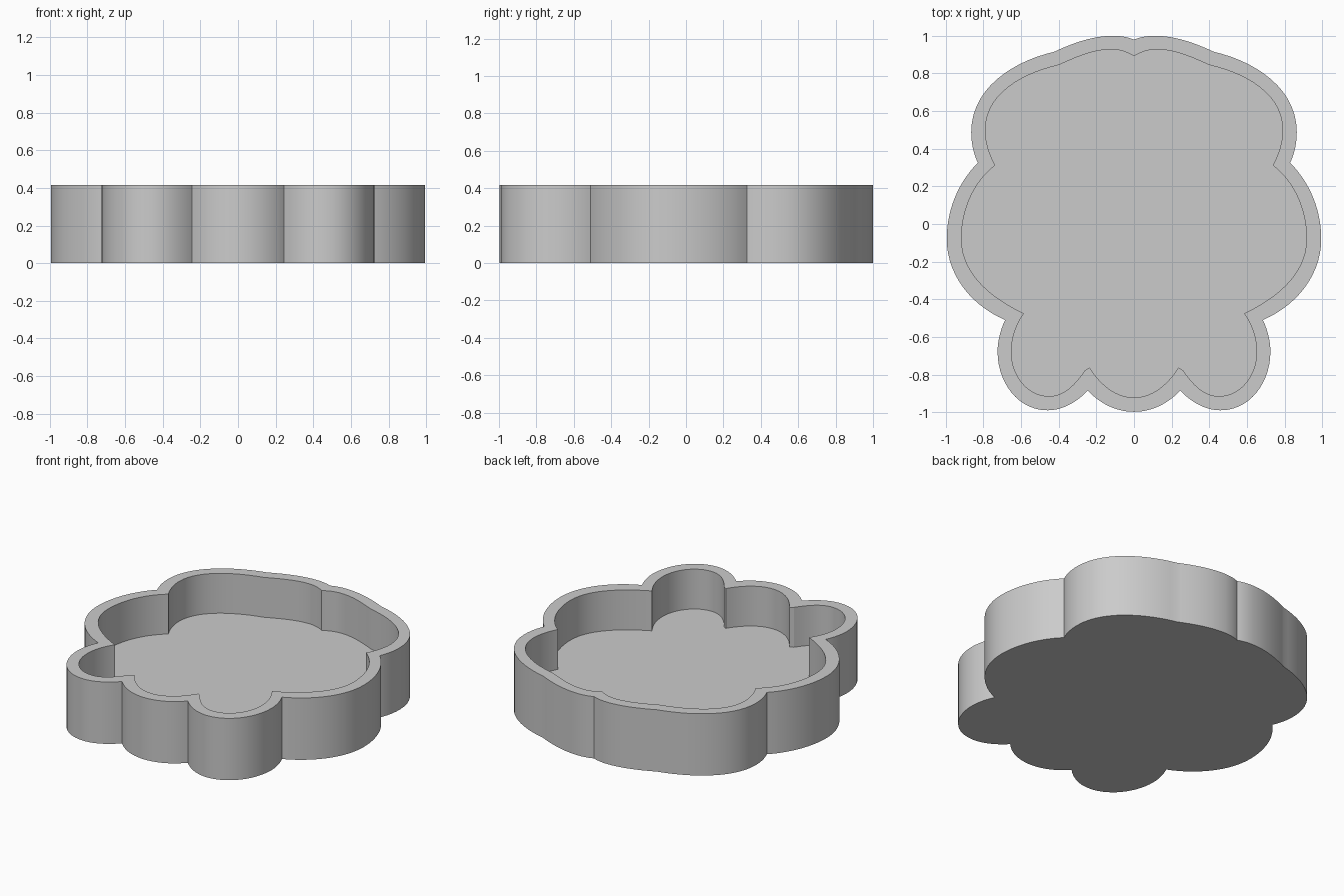
import bpy
import bmesh
from math import radians, cos, sin, tan
from mathutils import Vector

if "Cube" in bpy.data.objects:
    bpy.data.objects.remove(bpy.data.objects["Cube"], do_unlink=True)

HEIGHT, FLOOR = 0.417, 0.148
STEPS = 14

# Half outlines: one list per lobe, each knot is x, y, heading in degrees
OUTER = [
    [(0, .98, 22), (.11, 1, 0), (.425, .915, -25)],
    [(.425, .915, -13), (.865, .49, -90), (.83, .325, -115)],
    [(.83, .325, -45), (.995, -.08, -90), (.685, -.51, -157)],
    [(.685, -.51, -65), (.725, -.68, -90), (.46, -.99, -180), (.245, -.885, -226)],
    [(.245, -.885, -132), (0, -.998, -180)],
]
INNER = [
    [(0, .892, 32), (.12, .928, 0), (.40, .845, -24)],
    [(.40, .845, -13), (.79, .50, -90), (.738, .312, -118)],
    [(.738, .312, -38), (.917, -.08, -90), (.585, -.475, -155)],
    [(.585, -.475, -55), (.652, -.68, -90), (.45, -.915, -180), (.25, -.762, -236)],
    [(.237, -.762, -122), (0, -.922, -180)],
]


def arc(a, b):
    """Smooth arc between two knots, leaving out the last point."""
    p, q = Vector(a[:2]), Vector(b[:2])
    ta, tb = radians(a[2]), radians(b[2])
    turn = abs(tb - ta)
    handle = (q - p).length * 2 / 3 * tan(turn / 4) / sin(turn / 2)
    p1 = p + handle * Vector((cos(ta), sin(ta)))
    q1 = q - handle * Vector((cos(tb), sin(tb)))
    for i in range(STEPS):
        t = i / STEPS
        u = 1 - t
        yield u**3 * p + 3 * u * u * t * p1 + 3 * u * t * t * q1 + t**3 * q


def outline(lobes):
    """Closed loop: the half outline and its mirror image."""
    half = [pt for lobe in lobes for a, b in zip(lobe, lobe[1:]) for pt in arc(a, b)]
    half.append(Vector(lobes[-1][-1][:2]))
    return half + [Vector((-p.x, p.y)) for p in reversed(half[1:-1])]


def ring(bm, points, z):
    return [bm.verts.new((p.x, p.y, z)) for p in points]


def bridge(bm, a, b):
    n = len(a)
    for i in range(n):
        j = (i + 1) % n
        bm.faces.new((a[i], a[j], b[j], b[i]))


# Tray: base, outer wall, rim, inner wall and floor
bm = bmesh.new()
outer, inner = outline(OUTER), outline(INNER)
rings = [ring(bm, outer, 0), ring(bm, outer, HEIGHT),
         ring(bm, inner, HEIGHT), ring(bm, inner, FLOOR)]
for lower, upper in zip(rings, rings[1:]):
    bridge(bm, lower, upper)
bm.faces.new(rings[0])
bm.faces.new(rings[-1])
bmesh.ops.recalc_face_normals(bm, faces=bm.faces)
mesh = bpy.data.meshes.new("scalloped_tray")
bm.to_mesh(mesh)
bm.free()
tray = bpy.data.objects.new("scalloped_tray", mesh)
bpy.context.collection.objects.link(tray)

# Plain grey material
grey = bpy.data.materials.new("light_grey")
grey.use_nodes = True
colour = (0.6, 0.6, 0.6, 1)
grey.diffuse_color = colour
grey.node_tree.nodes["Principled BSDF"].inputs["Base Color"].default_value = colour
mesh.materials.append(grey)

# Smooth lobes with sharp cusps and rims
bpy.ops.object.select_all(action="DESELECT")
tray.select_set(True)
bpy.context.view_layer.objects.active = tray
bpy.ops.object.shade_smooth_by_angle(angle=radians(20))
